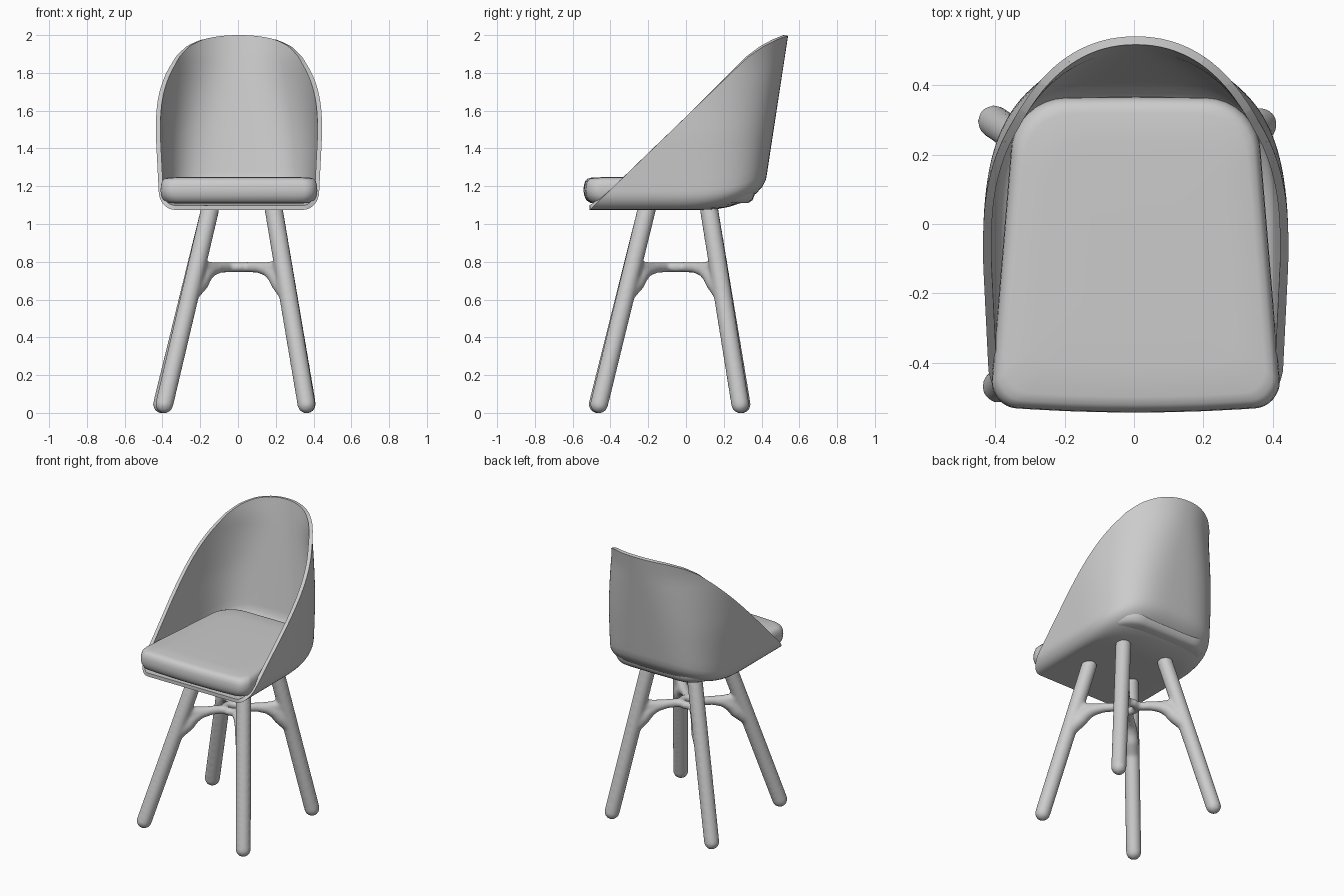
import bpy, bmesh
from math import sin, cos, pi, radians
from mathutils import Vector, Matrix

if "Cube" in bpy.data.objects:
    bpy.data.objects.remove(bpy.data.objects["Cube"])


def finish(name, bm):
    me = bpy.data.meshes.new(name)
    bm.to_mesh(me)
    bm.free()
    me.shade_smooth()
    ob = bpy.data.objects.new(name, me)
    bpy.context.collection.objects.link(ob)
    return ob


def loft(bm, rows, closed):
    vr = [[bm.verts.new(p) for p in r] for r in rows]
    n = len(rows[0])
    for a, b in zip(vr, vr[1:]):
        for i in range(n if closed else n - 1):
            j = (i + 1) % n
            bm.faces.new((a[i], a[j], b[j], b[i]))
    return vr


# Shell: tub with a U-shaped plan, trimmed by a sloping rim
Y0, FRONT, CX = -0.10, -0.70, 0.005


def tub_row(w, b, n, zfun):
    row = []
    for i in range(13):
        y = FRONT + (Y0 - FRONT) * i / 12
        row.append((CX + w, y, zfun(0)))
    for i in range(1, 64):
        t = pi * i / 64
        c, s = cos(t), sin(t)
        x = w * (1 if c > 0 else -1) * abs(c) ** (2 / n)
        row.append((CX + x, Y0 + b * s ** (2 / n), zfun(s * s)))
    for i in range(13):
        y = Y0 + (FRONT - Y0) * i / 12
        row.append((CX - w, y, zfun(0)))
    return row


rows = []
for i in range(5):                                    # floor
    k = i / 4
    rows.append(tub_row(0.34 * k, 0.20 * k, 3.3, lambda q: 1.075))
for i in range(1, 9):                                 # rounded bottom edge
    a = radians(90 * i / 8)
    rows.append(tub_row(0.34 + 0.085 * sin(a), 0.2 + 0.33 * sin(a), 3.3,
                        lambda q, a=a: 1.075 + (0.1 + 0.1 * q) * (1 - cos(a))))
for i in range(1, 17):                                # walls
    t = i / 16
    n = 3.3 - 1.15 * min(1, t * 1.3)
    rows.append(tub_row(0.425 + 0.015 * min(1, 3 * t), 0.53 + 0.12 * t, n,
                        lambda q, t=t: (1.175 + 0.1 * q) * (1 - t) + 2.06 * t))
bm = bmesh.new()
loft(bm, rows, False)
bmesh.ops.remove_doubles(bm, verts=bm.verts, dist=0.0005)
rim = [(-0.51, 1.075), (0.24, 1.80), (0.33, 1.885), (0.41, 1.94),
       (0.48, 1.975), (0.545, 1.998), (0.62, 2.003)]
for (ya, za), (yb, zb) in zip(rim, rim[1:]):
    bmesh.ops.bisect_plane(bm, geom=bm.verts[:] + bm.edges[:] + bm.faces[:],
                           plane_co=(0, ya, za), plane_no=(0, za - zb, yb - ya),
                           clear_outer=True)
bmesh.ops.recalc_face_normals(bm, faces=bm.faces)
bm.normal_update()
if min(bm.faces, key=lambda f: f.calc_center_median().z).normal.z > 0:
    bmesh.ops.reverse_faces(bm, faces=bm.faces)
shell = finish("shell", bm)
sol = shell.modifiers.new("thickness", 'SOLIDIFY')
sol.thickness = 0.024
sol.offset = -1

# Cushion: rounded trapezoid pillow
half = [(0.1 * i, -0.525) for i in range(4)]
for cx, cy, r, a0 in ((0.345, -0.455, 0.07, -90), (0.20, 0.205, 0.16, 0)):
    for i in range(9):
        a = radians(a0 + 90 * i / 8)
        half.append((cx + r * cos(a), cy + r * sin(a)))
    if a0 < 0:
        half += [(0.415 - 0.055 * i / 6, -0.455 + 0.66 * i / 6) for i in range(1, 6)]
half += [(0.1, 0.366), (0, 0.367)]
outline = half + [(-x, y) for x, y in half[-2:0:-1]]
outline = [(x, y - (0.018 * (1 - (x / 0.42) ** 2) if y < -0.5 else 0)) for x, y in outline]
profile = [(0.75, 1.108), (0.92, 1.112), (0.965, 1.125), (0.99, 1.15), (1, 1.175),
           (0.995, 1.205), (0.98, 1.227), (0.95, 1.24), (0.9, 1.246), (0.7, 1.249), (0.35, 1.25)]
bm = bmesh.new()
vr = loft(bm, [[(CX + x * s, -0.09 + (y + 0.09) * s, z) for x, y in outline]
               for s, z in profile], True)
bm.faces.new(vr[0][::-1])
bm.faces.new(vr[-1])
bmesh.ops.recalc_face_normals(bm, faces=bm.faces)
finish("cushion", bm)


# Base: legs, curved arms and central ring fused into one organic frame
def tube(bm, pts, radii, closed=False):
    rows = []
    m = len(pts)
    for i, p in enumerate(pts):
        if closed:
            d = pts[(i + 1) % m] - pts[i - 1]
        else:
            d = pts[min(i + 1, m - 1)] - pts[max(i - 1, 0)]
        q = d.to_track_quat('Z', 'Y')
        rows.append([p + q @ Vector((cos(2 * pi * k / 20), sin(2 * pi * k / 20), 0)) * radii[i]
                     for k in range(20)])
    if closed:
        rows.append(rows[0])
    vr = loft(bm, rows, True)
    if not closed:
        bm.faces.new(vr[0][::-1])
        bm.faces.new(vr[-1])


legs = [((-0.39, -0.468), (-0.145, -0.205)), ((0.362, -0.46), (0.187, -0.205)),
        ((-0.403, 0.295), (-0.145, 0.12)), ((0.365, 0.287), (0.187, 0.12))]
hub = Vector((0.005, -0.055, 0.772))
bm = bmesh.new()
for foot, top in legs:
    a, b = Vector((*foot, 0.045)), Vector((*top, 1.09))
    tube(bm, [a, b], [0.048, 0.049])
    bmesh.ops.create_uvsphere(bm, u_segments=20, v_segments=12, radius=0.048,
                              matrix=Matrix.Translation(a))

    def at(z):
        return a.lerp(b, (z - a.z) / (b.z - a.z))

    joint = at(0.77)
    d = hub - joint
    d.z = 0
    path = [at(0.57), at(0.63) + d * 0.02]
    for f, z in ((0.09, 0.69), (0.2, 0.732), (0.35, 0.758), (0.55, 0.77), (0.82, 0.772)):
        p = joint + d * f
        p.z = z
        path.append(p)
    tube(bm, path, [0.042, 0.045, 0.047, 0.043, 0.036, 0.03, 0.028])
    tube(bm, [joint, joint + d * 0.5], [0.036, 0.028])
ring = [hub + Vector((cos(2 * pi * i / 32), sin(2 * pi * i / 32), 0)) * 0.056 for i in range(32)]
tube(bm, ring, [0.027] * 32, closed=True)
bmesh.ops.remove_doubles(bm, verts=bm.verts, dist=0.00001)
bmesh.ops.recalc_face_normals(bm, faces=bm.faces)
base = finish("leg_frame", bm)
rem = base.modifiers.new("fuse", 'REMESH')
rem.mode = 'VOXEL'
rem.voxel_size = 0.009
rem.use_smooth_shade = True
smo = base.modifiers.new("soften", 'SMOOTH')
smo.factor = 0.5
smo.iterations = 12

# Shading of the shell keeps the rim crisp
bpy.ops.object.select_all(action='DESELECT')
shell.select_set(True)
bpy.context.view_layer.objects.active = shell
bpy.ops.object.modifier_apply(modifier="thickness")
bpy.ops.object.shade_smooth_by_angle(angle=radians(40))
